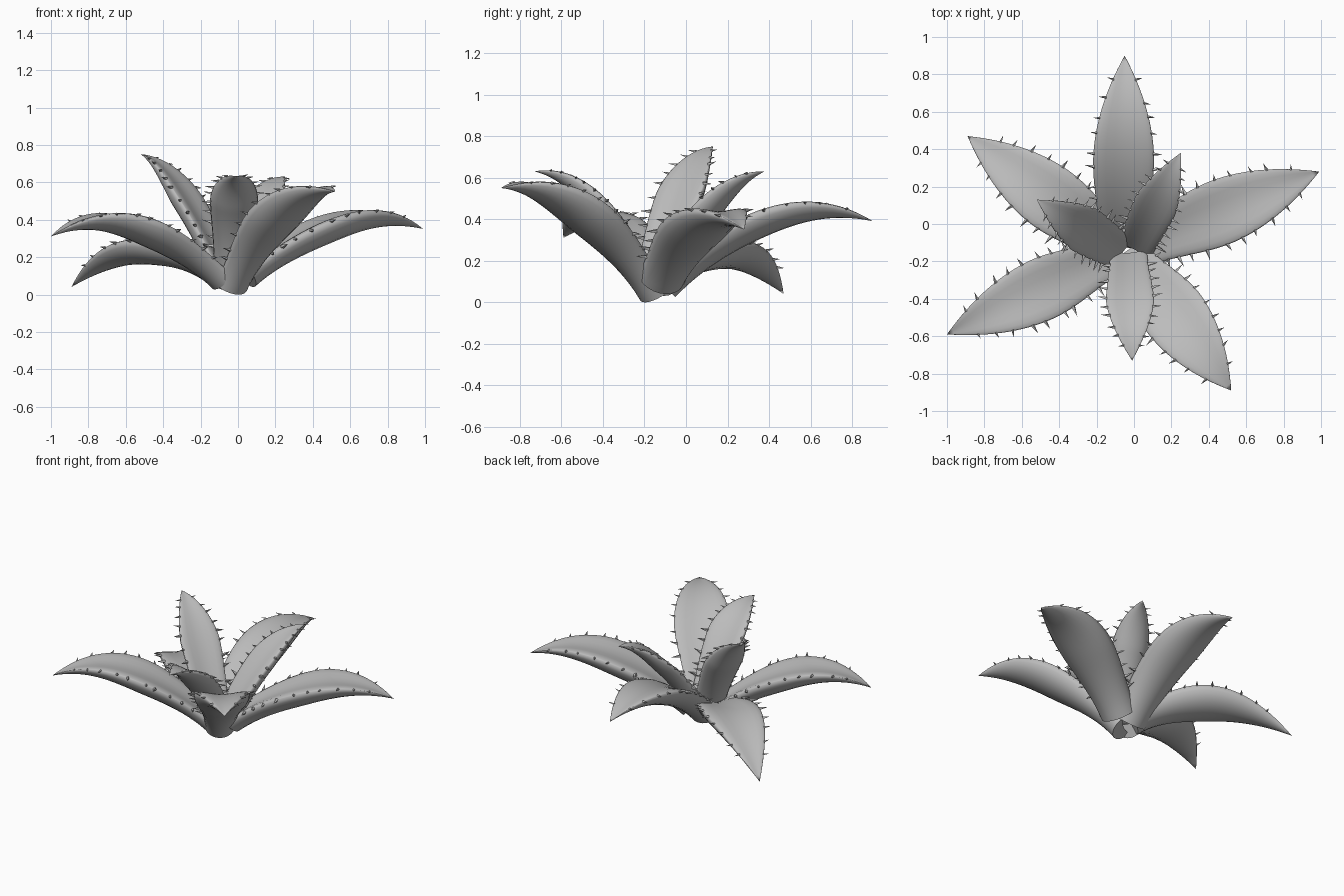
import bpy
import bmesh
import math
import random
from mathutils import Vector

random.seed(4)
if "Cube" in bpy.data.objects:
    bpy.data.objects.remove(bpy.data.objects["Cube"], do_unlink=True)

# One plain grey for the whole plant
grey = bpy.data.materials.new("leaf grey")
grey.use_nodes = True
colour = (0.5, 0.5, 0.5, 1)
grey.diffuse_color = colour
grey.node_tree.nodes["Principled BSDF"].inputs["Base Color"].default_value = colour

STEPS = 28      # rings along a leaf
UNDER = 12      # segments round the belly
TOP = 10        # segments across the upper face


def make_object(name, bm, smooth):
    bmesh.ops.recalc_face_normals(bm, faces=bm.faces)
    mesh = bpy.data.meshes.new(name)
    bm.to_mesh(mesh)
    bm.free()
    mesh.materials.append(grey)
    if smooth:
        mesh.shade_smooth()
        mesh.set_sharp_from_angle(angle=math.radians(75))
    obj = bpy.data.objects.new(name, mesh)
    bpy.context.collection.objects.link(obj)
    return obj


def width(t, foot, taper):
    """Relative half width: narrower foot, full middle, pointed tip."""
    if t < 0.45:
        s = t / 0.45
        return foot + (1 - foot) * s * s * (3 - 2 * s)
    return 1 - ((t - 0.45) / 0.55) ** taper


def frame(base, tip, rise, t):
    """Point on the arching midline with its tangent, side and up vectors."""
    p = [base, base.lerp(tip, 1 / 3), base.lerp(tip, 2 / 3), tip]
    p[1].z, p[2].z = rise
    u = 1 - t
    point = p[0] * u**3 + p[1] * 3 * u * u * t + p[2] * 3 * u * t * t + p[3] * t**3
    tangent = (p[1] - p[0]) * u * u + (p[2] - p[1]) * 2 * u * t + (p[3] - p[2]) * t * t
    tangent.normalize()
    side = tangent.cross(Vector((0, 0, 1))).normalized()
    return point, tangent, side, side.cross(tangent)


def section():
    """Closed outline: round belly below, shallow dish with rounded rims on top."""
    belly = [(math.cos(math.pi * i / UNDER), -math.sin(math.pi * i / UNDER))
             for i in range(UNDER + 1)]
    top = []
    for i in range(1, TOP):
        x = -math.cos(math.pi * i / TOP)
        top.append((x, 0.24 * (1 - x**6) - 0.3 * (1 - x * x)))
    return belly + top


def leaf_body(name, base, tip, rise, half, foot, taper):
    bm = bmesh.new()
    rings = []
    for i in range(STEPS + 1):
        t = i / STEPS
        point, tangent, side, up = frame(base, tip, rise, t)
        w = half * width(t, foot, taper)
        depth = w * (0.7 + 0.25 * (1 - t) ** 3)
        rings.append([bm.verts.new(point + side * x * w + up * y * depth)
                      for x, y in section()])
    n = len(rings[0])
    for a, b in zip(rings, rings[1:]):
        for j in range(n):
            k = (j + 1) % n
            bm.faces.new((a[j], a[k], b[k], b[j]))
    bm.faces.new(rings[0])
    bmesh.ops.remove_doubles(bm, verts=rings[-1], dist=0.0005)
    return make_object(name, bm, True)


def leaf_spines(name, base, tip, rise, half, foot, taper, count):
    bm = bmesh.new()
    for sign in (-1, 1):
        for i in range(count):
            along = (i + random.uniform(-0.2, 0.2)) / (count - 1)
            t = 0.12 + 0.74 * max(along, 0) ** 1.15
            point, tangent, side, up = frame(base, tip, rise, t)
            out = side * sign
            root = point + out * (half * width(t, foot, taper) - 0.006)
            length = (0.064 - 0.03 * t) * random.uniform(0.8, 1.15)
            r = length * 0.2
            lean = tangent * random.uniform(-0.2, 0.3) + up * random.uniform(0, 0.3)
            ring = [bm.verts.new(root + tangent * r * math.cos(a) + up * r * math.sin(a))
                    for a in (0, math.pi / 2, math.pi, -math.pi / 2)]
            point_vert = bm.verts.new(root + (out + lean).normalized() * length)
            for j in range(4):
                bm.faces.new((ring[j], ring[(j + 1) % 4], point_vert))
            bm.faces.new(ring)
    return make_object(name, bm, False)


# name: base, tip, heights of the two arch controls, half width, foot width, taper
leaves = {
    "back_leaf": ((-0.06, -0.13, 0.12), (-0.05, 0.90, 0.40), (0.44, 0.60), 0.163, 0.75, 1.9),
    "left_leaf": ((0.02, -0.12, 0.14), (0.99, 0.28, 0.36), (0.40, 0.57), 0.175, 0.68, 1.9),
    "front_left_leaf": ((-0.04, -0.14, 0.065), (0.52, -0.89, 0.56), (0.47, 0.66), 0.175, 0.55, 1.9),
    "front_leaf": ((-0.03, -0.15, 0.14), (-0.01, -0.73, 0.64), (0.53, 0.67), 0.128, 0.78, 1.5),
    "front_right_leaf": ((-0.07, -0.15, 0.11), (-1.0, -0.59, 0.32), (0.39, 0.57), 0.167, 0.6, 1.9),
    "back_right_leaf": ((-0.07, -0.14, 0.13), (-0.89, 0.47, 0.05), (0.36, 0.37), 0.175, 0.65, 1.9),
    "inner_right_leaf": ((-0.06, -0.16, 0.14), (-0.52, 0.13, 0.76), (0.51, 0.74), 0.128, 0.8, 1.4),
    "inner_back_leaf": ((0.0, -0.14, 0.14), (0.25, 0.38, 0.64), (0.46, 0.64), 0.117, 0.85, 1.5),
}

parts = []
for name, (base, tip, rise, half, foot, taper) in leaves.items():
    shape = (Vector(base), Vector(tip), rise, half, foot, taper)
    parts.append(leaf_body(name, *shape))
    parts.append(leaf_spines(name + "_spines", *shape, 10))

# Rest the plant on the ground
lowest = min(v.co.z for obj in parts for v in obj.data.vertices)
for obj in parts:
    obj.location.z = -lowest
